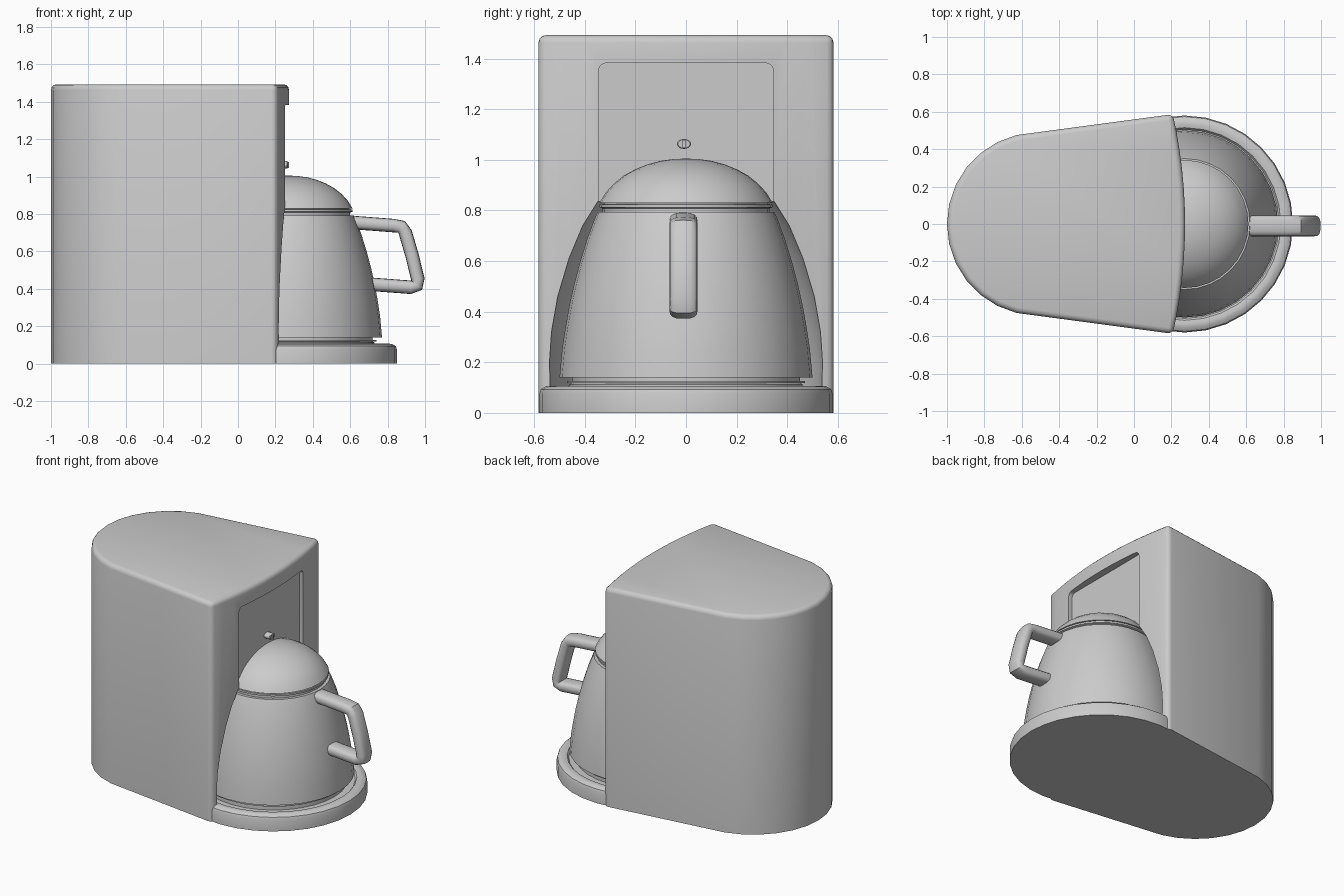
import bpy, bmesh, math
from mathutils import Vector

if "Cube" in bpy.data.objects:
    bpy.data.objects.remove(bpy.data.objects["Cube"])

CX = 0.27  # axis of the pot and the base


def finish(name, bm, angle=35):
    bmesh.ops.recalc_face_normals(bm, faces=bm.faces[:])
    me = bpy.data.meshes.new(name)
    bm.to_mesh(me)
    bm.free()
    ob = bpy.data.objects.new(name, me)
    bpy.context.collection.objects.link(ob)
    smooth(ob, angle)
    return ob


def smooth(ob, angle=35):
    bpy.ops.object.select_all(action='DESELECT')
    ob.select_set(True)
    bpy.context.view_layer.objects.active = ob
    bpy.ops.object.shade_smooth_by_angle(angle=math.radians(angle))


def loft(name, rings, angle=35):
    """Join closed rings of points with quads and cap both ends."""
    bm = bmesh.new()
    vs = [[bm.verts.new(p) for p in r] for r in rings]
    n = len(vs[0])
    for a, b in zip(vs, vs[1:]):
        for i in range(n):
            j = (i + 1) % n
            bm.faces.new((a[i], a[j], b[j], b[i]))
    bm.faces.new(vs[0])
    bm.faces.new(vs[-1])
    return finish(name, bm, angle)


def revolve(name, profile, seg=32, angle=35):
    rings = [[(CX + r * math.cos(2 * math.pi * i / seg), r * math.sin(2 * math.pi * i / seg), z)
              for i in range(seg)] for r, z in profile]
    return loft(name, rings, angle)


def cut(ob, cutter):
    m = ob.modifiers.new("cut", 'BOOLEAN')
    m.operation, m.solver, m.object = 'DIFFERENCE', 'EXACT', cutter
    bpy.context.view_layer.objects.active = ob
    bpy.ops.object.modifier_apply(modifier=m.name)
    bpy.data.objects.remove(cutter)


# housing: round back, flaring sides, gently bowed front
outline = []
for i in range(13):
    a = math.radians(104 + 152 * i / 12)
    outline.append((-0.51 + 0.49 * math.cos(a), 0.49 * math.sin(a)))
for i in range(13):
    y = -0.587 + 1.174 * i / 12
    outline.append((0.273 - 0.065 * (y / 0.587) ** 2, y))
bm = bmesh.new()
face = bm.faces.new([bm.verts.new((x, y, 0)) for x, y in outline])
top = bmesh.ops.extrude_face_region(bm, geom=[face])['geom']
bmesh.ops.translate(bm, vec=(0, 0, 1.493), verts=[v for v in top if isinstance(v, bmesh.types.BMVert)])
round_edges = []
for e in bm.edges:
    a, b = e.verts
    at_top = a.co.z > 1 and b.co.z > 1
    corner = abs(a.co.z - b.co.z) > 1 and abs(a.co.y) > 0.58
    if at_top or corner:
        round_edges.append(e)
bmesh.ops.recalc_face_normals(bm, faces=bm.faces[:])
bmesh.ops.bevel(bm, geom=round_edges, offset=0.03, segments=3, profile=0.5, affect='EDGES')
housing = finish("housing", bm)

# niche that wraps the pot
cut(housing, revolve("niche_cutter", [(0.54, 0.09), (0.543, 0.2), (0.535, 0.32), (0.51, 0.46),
                                      (0.465, 0.61), (0.41, 0.74), (0.35, 0.835)], 48))

# shallow front panel with rounded upper corners
rect = [(-0.345, 0.8), (0.345, 0.8)]
for cy, start in ((0.315, 0), (-0.315, 90)):
    for k in range(5):
        a = math.radians(start + 22.5 * k)
        rect.append((cy + 0.03 * math.cos(a), 1.353 + 0.03 * math.sin(a)))
cut(housing, loft("panel_cutter", [[(x, y, z) for y, z in rect] for x in (0.222, 0.4)]))
smooth(housing)

# base with raised rim
revolve("base", [(0.58, 0), (0.58, 0.075), (0.574, 0.093), (0.555, 0.105), (0.535, 0.107),
                 (0.515, 0.103), (0.505, 0.09)])
revolve("hot_plate", [(0.46, 0.085), (0.46, 0.113), (0.45, 0.118)])

# pot, neck and lid
revolve("pot_foot", [(0.47, 0.118), (0.47, 0.127), (0.45, 0.127), (0.45, 0.142)])
revolve("pot", [(0.5, 0.14), (0.49, 0.25), (0.478, 0.33), (0.462, 0.42), (0.442, 0.51),
                (0.418, 0.6), (0.39, 0.69), (0.362, 0.765), (0.35, 0.793)])
revolve("pot_neck", [(0.33, 0.79), (0.33, 0.808), (0.342, 0.812), (0.342, 0.824), (0.325, 0.826),
                     (0.325, 0.832)])
revolve("lid", [(0.342, 0.83), (0.318, 0.87), (0.285, 0.906), (0.245, 0.938), (0.2, 0.963),
                (0.15, 0.983), (0.1, 0.996), (0.05, 1.003), (0.01, 1.005)])

# handle swept along a bent path
path = [Vector(p) for p in ((0.58, 0.757), (0.83, 0.738), (0.875, 0.731), (0.895, 0.7), (0.93, 0.58),
                            (0.962, 0.45), (0.957, 0.418), (0.925, 0.408), (0.66, 0.428))]
rings = []
for i, p in enumerate(path):
    t = (path[min(i + 1, len(path) - 1)] - path[max(i - 1, 0)]).normalized()
    n = Vector((-t.y, t.x))
    ring = []
    for k in range(16):
        a = 2 * math.pi * k / 16
        c, s = math.cos(a), math.sin(a)
        u = 0.036 * math.copysign(abs(c) ** 0.7, c)
        w = 0.056 * math.copysign(abs(s) ** 0.7, s)
        ring.append((p.x + n.x * u, w - 0.01, p.y + n.y * u))
    rings.append(ring)
loft("handle", rings, 40)

# switch knob on the panel, with a raised grip
knob = [[(x, -0.008 + r * math.cos(math.pi * k / 8), 1.063 + 0.7 * r * math.sin(math.pi * k / 8))
         for k in range(16)] for x, r in ((0.21, 0.028), (0.262, 0.028), (0.266, 0.024))]
loft("switch_knob", knob)
loft("switch_grip", [[(x, -0.008 + y, 1.063 + z) for y, z in
                      ((-0.006, -0.016), (0.006, -0.016), (0.006, 0.016), (-0.006, 0.016))]
                     for x in (0.26, 0.274)])
